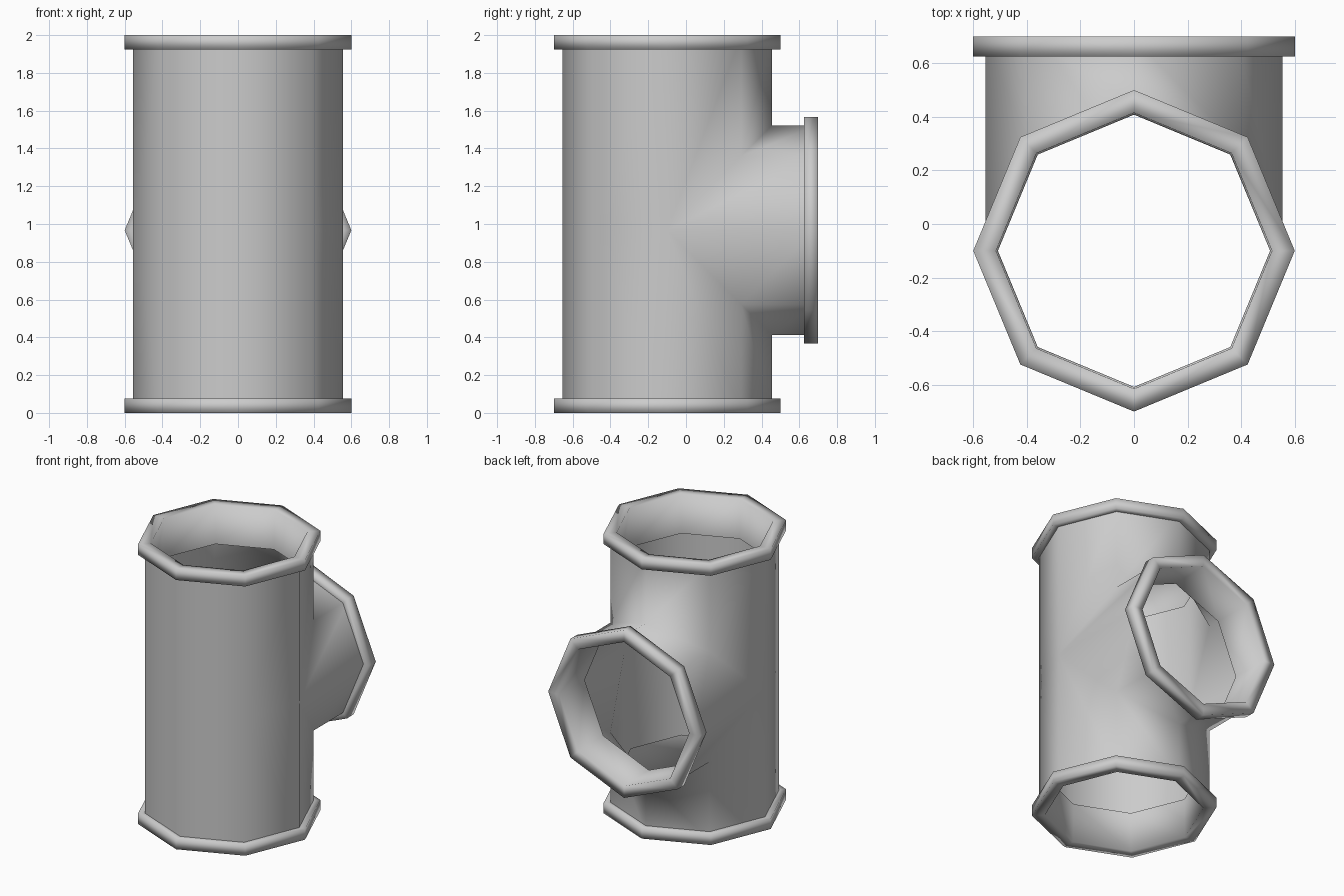
import bpy, bmesh
from math import cos, sin, pi
from mathutils import Vector

if "Cube" in bpy.data.objects:
    bpy.data.objects.remove(bpy.data.objects["Cube"])

N = 8          # sides of every tube
R = 0.555      # pipe radius
CY = -0.10     # main axis position in y
CZ = 0.967     # branch axis height
H = 2.0
Y_END = 0.70   # mouth of the branch
ANG = [2 * pi * i / N for i in range(N)]


def finish(bm, name):
    bmesh.ops.remove_doubles(bm, verts=bm.verts, dist=1e-4)
    bmesh.ops.recalc_face_normals(bm, faces=bm.faces)
    for f in bm.faces:
        f.smooth = True
    me = bpy.data.meshes.new(name)
    bm.to_mesh(me)
    bm.free()
    ob = bpy.data.objects.new(name, me)
    bpy.context.collection.objects.link(ob)
    return ob


def poly(bm, pts):
    # skip repeated corners so quads collapse to triangles where needed
    out = []
    for p in map(Vector, pts):
        if all((p - q).length > 1e-5 for q in out):
            out.append(p)
    if len(out) > 2:
        bm.faces.new([bm.verts.new(p) for p in out])


# Tee body: main tube with a mitred opening, and the branch growing from it
bm = bmesh.new()
for a, b in zip(ANG, ANG[1:] + ANG[:1]):
    ends = [(R * cos(t), R * sin(t)) for t in (a, b)]
    (x0, s0), (x1, s1) = ends
    h0, h1 = max(s0, 0), max(s1, 0)
    for sign, z in ((1, H - 0.01), (-1, 0.01)):
        poly(bm, [(x0, CY + s0, CZ + sign * h0), (x1, CY + s1, CZ + sign * h1),
                  (x1, CY + s1, z), (x0, CY + s0, z)])
    poly(bm, [(x0, CY + abs(s0), CZ + s0), (x1, CY + abs(s1), CZ + s1),
              (x1, Y_END - 0.01, CZ + s1), (x0, Y_END - 0.01, CZ + s0)])
finish(bm, "tee_body")


# Collars: raised rim that folds over the mouth into a short inner lip
PROFILE = [(R, 0.075), (0.6, 0.075), (0.6, 0), (0.515, 0), (0.508, 0.28)]


def collar(name, place):
    bm = bmesh.new()
    rings = [[bm.verts.new(place(r * cos(t), r * sin(t), d)) for t in ANG]
             for r, d in PROFILE]
    for lo, hi in zip(rings, rings[1:]):
        for i in range(N):
            j = (i + 1) % N
            bm.faces.new([lo[i], lo[j], hi[j], hi[i]])
    finish(bm, name)


collar("bottom_collar", lambda u, v, d: (u, CY + v, d))
collar("top_collar", lambda u, v, d: (u, CY + v, H - d))
collar("branch_collar", lambda u, v, d: (u, Y_END - d, CZ + v))
